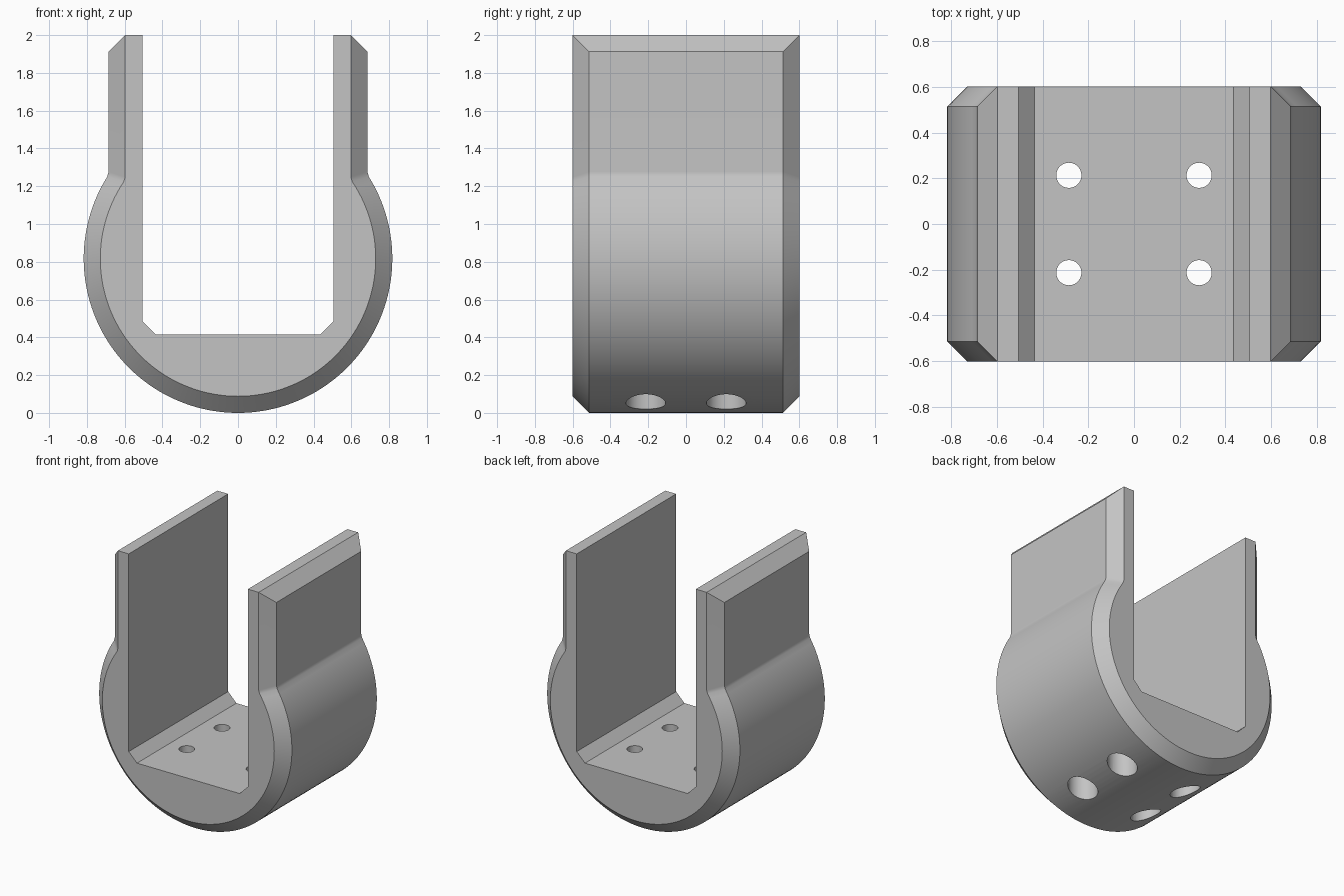
import bpy, bmesh
from math import sin, cos, acos, pi

if "Cube" in bpy.data.objects:
    bpy.data.objects.remove(bpy.data.objects["Cube"], do_unlink=True)

RADIUS, WALL, INNER, TOP = 0.817, 0.685, 0.505, 2.0
HALF, CHAMFER, FLOOR, FILLET = 0.602, 0.088, 0.415, 0.07
SEGMENTS = 96

grey = bpy.data.materials.new("Plain grey")
grey.use_nodes = True
colour = (0.55, 0.55, 0.55, 1)
grey.diffuse_color = colour
grey.node_tree.nodes["Principled BSDF"].inputs["Base Color"].default_value = colour


def section(inset):
    """Closed U outline (x, z); the outer side is pulled in by inset."""
    r, w = RADIUS - inset, WALL - inset
    start = acos(w / r)                      # where the wall meets the round
    soft = 0.018
    tip = WALL - CHAMFER
    a0 = start - soft
    right = [(tip, TOP), (w, TOP - CHAMFER + inset),
             (w, RADIUS + r * sin(start) + soft * r)]
    arc = [(r * cos(a), RADIUS + r * sin(a)) for a in
           (a0 - (pi + 2 * a0) * i / SEGMENTS for i in range(SEGMENTS + 1))]
    left = [(-x, z) for x, z in reversed(right)]
    channel = [(INNER, TOP), (INNER, FLOOR + FILLET), (INNER - FILLET, FLOOR)]
    inside = [(-x, z) for x, z in channel] + channel[::-1]
    return right + arc + left + inside


# Bracket body: four matching sections joined front to back
bm = bmesh.new()
rings = [[bm.verts.new((x, y, z)) for x, z in section(inset)]
         for y, inset in ((-HALF, CHAMFER), (-HALF + CHAMFER, 0),
                          (HALF - CHAMFER, 0), (HALF, CHAMFER))]
for a, b in zip(rings, rings[1:]):
    for i in range(len(a)):
        j = (i + 1) % len(a)
        bm.faces.new((a[i], a[j], b[j], b[i]))
bm.faces.new(rings[0])
bm.faces.new(rings[-1])
bmesh.ops.remove_doubles(bm, verts=bm.verts[:], dist=0.0001)
bmesh.ops.dissolve_limit(bm, angle_limit=0.002, verts=bm.verts[:], edges=bm.edges[:])
bmesh.ops.recalc_face_normals(bm, faces=bm.faces[:])
mesh = bpy.data.meshes.new("u_bracket")
bm.to_mesh(mesh)
bm.free()
mesh.materials.append(grey)
bracket = bpy.data.objects.new("u_bracket", mesh)
bpy.context.collection.objects.link(bracket)


def drill(x, y, radius, bottom, top):
    bpy.ops.mesh.primitive_cylinder_add(vertices=40, radius=radius, depth=top - bottom,
                                        location=(x, y, (top + bottom) / 2))
    cutter = bpy.context.object
    cutter.name = "hole_cutter"
    cutter.hide_render = True
    cutter.data.materials.append(grey)
    mod = bracket.modifiers.new("hole", "BOOLEAN")
    mod.operation, mod.solver, mod.object = "DIFFERENCE", "EXACT", cutter
    bpy.context.view_layer.objects.active = bracket
    bpy.ops.object.modifier_apply(modifier=mod.name)
    bpy.data.objects.remove(cutter, do_unlink=True)


# Screw holes, with wide recesses underneath for the heads
for sx in (-1, 1):
    for sy in (-1, 1):
        drill(sx * 0.285, sy * 0.213, 0.105, -0.2, 0.25)
        drill(sx * 0.285, sy * 0.213, 0.055, 0.1, 0.6)

# Smooth round faces, crisp chamfers
bpy.ops.object.select_all(action="DESELECT")
bracket.select_set(True)
bpy.context.view_layer.objects.active = bracket
bpy.ops.object.shade_smooth_by_angle(angle=0.45)
weighted = bracket.modifiers.new("weighted_normals", "WEIGHTED_NORMAL")
weighted.keep_sharp = True
